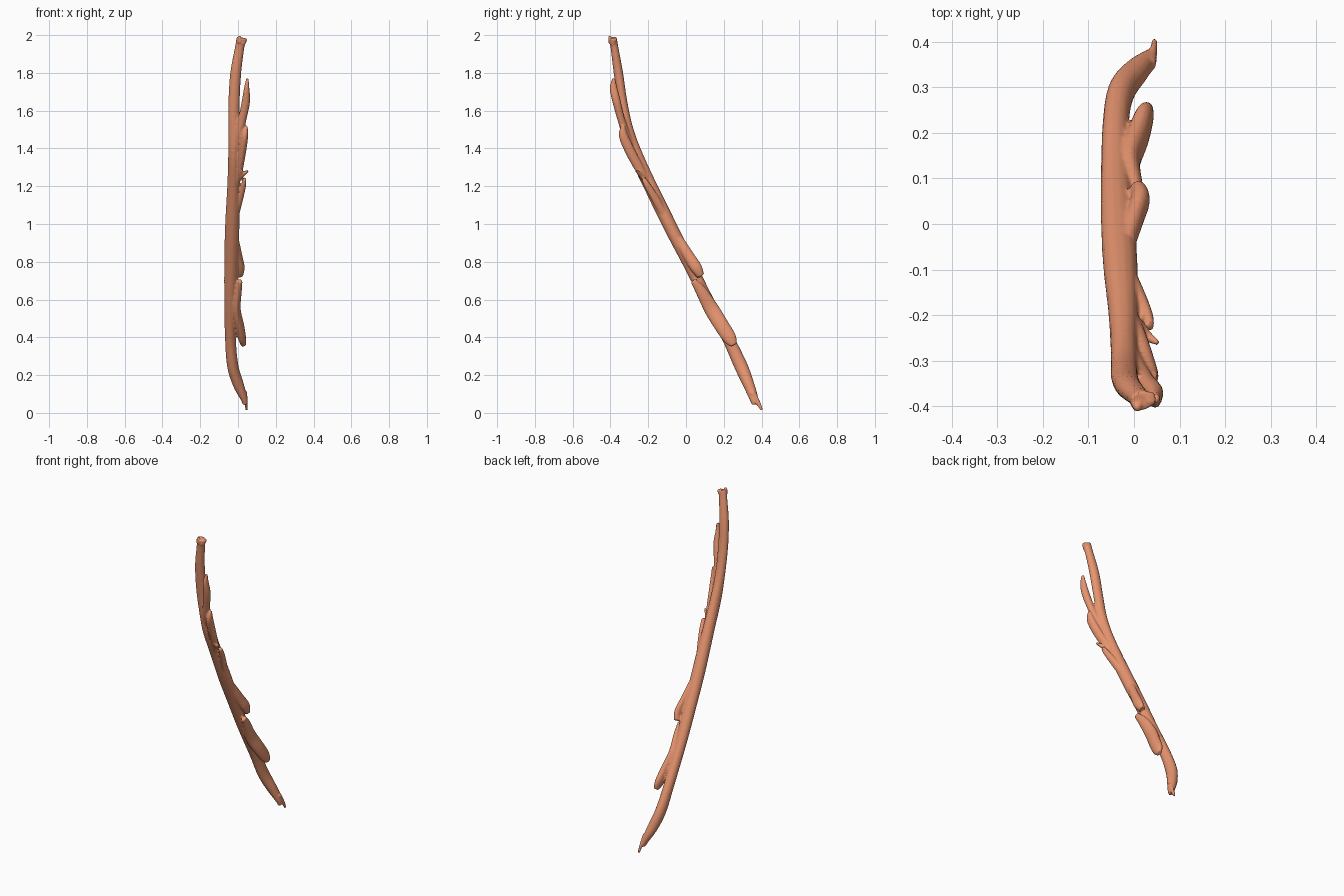
import bpy, bmesh, math
from mathutils import Vector

mat = bpy.data.materials.new("terracotta_bark")
mat.diffuse_color = (0.80, 0.30, 0.16, 1)
SIDES = 14


def catmull(a, b, c, d, t):
    return 0.5 * (2 * b + (c - a) * t + (2 * a - 5 * b + 4 * c - d) * t * t
                  + (3 * b - a - 3 * c + d) * t ** 3)


def limb(bm, pts, steps=4):
    """Loft ellipses along a path of (x, y, z, half width in x, half depth)."""
    path = []
    for i in range(len(pts) - 1):
        q = [pts[max(0, min(len(pts) - 1, i + k))] for k in (-1, 0, 1, 2)]
        for s in range(steps):
            path.append([catmull(*v, s / steps) for v in zip(*q)])
    path.append(list(pts[-1]))
    rings = []
    for i, p in enumerate(path):
        a, b = path[max(0, i - 1)], path[min(len(path) - 1, i + 1)]
        tan = (Vector(b[:3]) - Vector(a[:3])).normalized()
        side = (Vector((1, 0, 0)) - tan * tan.x).normalized()
        depth = tan.cross(side)
        rx, rd = max(p[3], 0.004), max(p[4], 0.004)
        rings.append([bm.verts.new(Vector(p[:3])
                      + side * rx * math.cos(2 * math.pi * k / SIDES)
                      + depth * rd * math.sin(2 * math.pi * k / SIDES))
                      for k in range(SIDES)])
    for r0, r1 in zip(rings, rings[1:]):
        for k in range(SIDES):
            j = (k + 1) % SIDES
            bm.faces.new((r0[k], r0[j], r1[j], r1[k]))
    bm.faces.new(rings[0][::-1])
    bm.faces.new(rings[-1])


bm = bmesh.new()
# main stem, top to bottom
limb(bm, [(0.018, -0.388, 1.985, 0.026, 0.022), (0.008, -0.378, 1.93, 0.025, 0.021),
          (-0.012, -0.358, 1.80, 0.029, 0.025), (-0.021, -0.335, 1.65, 0.030, 0.024),
          (-0.022, -0.305, 1.50, 0.029, 0.027), (-0.022, -0.262, 1.36, 0.030, 0.036),
          (-0.024, -0.188, 1.20, 0.033, 0.036), (-0.030, -0.090, 1.00, 0.038, 0.037),
          (-0.036, 0.012, 0.80, 0.037, 0.034), (-0.040, 0.113, 0.60, 0.033, 0.032),
          (-0.040, 0.220, 0.40, 0.029, 0.032), (-0.028, 0.290, 0.25, 0.030, 0.036),
          (0.002, 0.332, 0.15, 0.029, 0.030), (0.030, 0.358, 0.08, 0.019, 0.024),
          (0.038, 0.366, 0.045, 0.012, 0.017)])
# forked tip at the top
limb(bm, [(0.025, -0.388, 1.95, 0.012, 0.018), (0.040, -0.382, 1.982, 0.011, 0.015)])
limb(bm, [(0.006, -0.398, 1.96, 0.012, 0.013), (0.008, -0.404, 1.995, 0.008, 0.008)])
# thin point at the bottom
limb(bm, [(0.035, 0.350, 0.11, 0.014, 0.016), (0.043, 0.384, 0.05, 0.008, 0.012),
          (0.045, 0.402, 0.014, 0.006, 0.007)])
# upper prong splitting from the stem
limb(bm, [(0.050, -0.382, 1.77, 0.006, 0.008), (0.046, -0.384, 1.72, 0.014, 0.020),
          (0.042, -0.368, 1.65, 0.022, 0.022), (0.024, -0.345, 1.56, 0.022, 0.020),
          (0.004, -0.315, 1.47, 0.022, 0.022), (-0.010, -0.275, 1.38, 0.018, 0.02)])
# lobe below the prong
limb(bm, [(0.044, -0.333, 1.52, 0.007, 0.010), (0.036, -0.332, 1.47, 0.018, 0.024),
          (0.024, -0.298, 1.39, 0.020, 0.027), (0.008, -0.245, 1.29, 0.018, 0.025),
          (-0.012, -0.19, 1.19, 0.015, 0.02)])
# small broken twigs
limb(bm, [(0.000, -0.215, 1.24, 0.016, 0.018), (0.028, -0.245, 1.265, 0.012, 0.012),
          (0.054, -0.262, 1.282, 0.005, 0.006)])
limb(bm, [(0.020, -0.240, 1.26, 0.010, 0.010), (0.018, -0.264, 1.285, 0.007, 0.008)])
limb(bm, [(0.036, -0.225, 1.24, 0.008, 0.012), (0.028, -0.202, 1.20, 0.014, 0.018),
          (0.008, -0.155, 1.12, 0.016, 0.022), (-0.015, -0.10, 1.02, 0.014, 0.02)])
# middle knot with blunt lower end
limb(bm, [(-0.014, -0.040, 0.92, 0.018, 0.025), (0.003, 0.015, 0.83, 0.020, 0.029),
          (0.014, 0.053, 0.77, 0.021, 0.031), (0.008, 0.078, 0.725, 0.018, 0.020)])
# lower peeling lobe
limb(bm, [(0.012, 0.038, 0.70, 0.012, 0.016), (0.000, 0.080, 0.645, 0.020, 0.030),
          (-0.010, 0.135, 0.55, 0.024, 0.040), (0.008, 0.190, 0.46, 0.025, 0.040),
          (0.022, 0.232, 0.395, 0.021, 0.036), (0.030, 0.252, 0.358, 0.013, 0.018)])
bmesh.ops.recalc_face_normals(bm, faces=bm.faces)
me = bpy.data.meshes.new("branch")
bm.to_mesh(me)
bm.free()
branch = bpy.data.objects.new("branch", me)
bpy.context.collection.objects.link(branch)
me.materials.append(mat)

# fuse the limbs into one bark surface
rem = branch.modifiers.new("fuse", 'REMESH')
rem.mode = 'VOXEL'
rem.voxel_size = 0.005
rem.use_smooth_shade = True
sm = branch.modifiers.new("soften", 'SMOOTH')
sm.factor = 0.5
sm.iterations = 2
